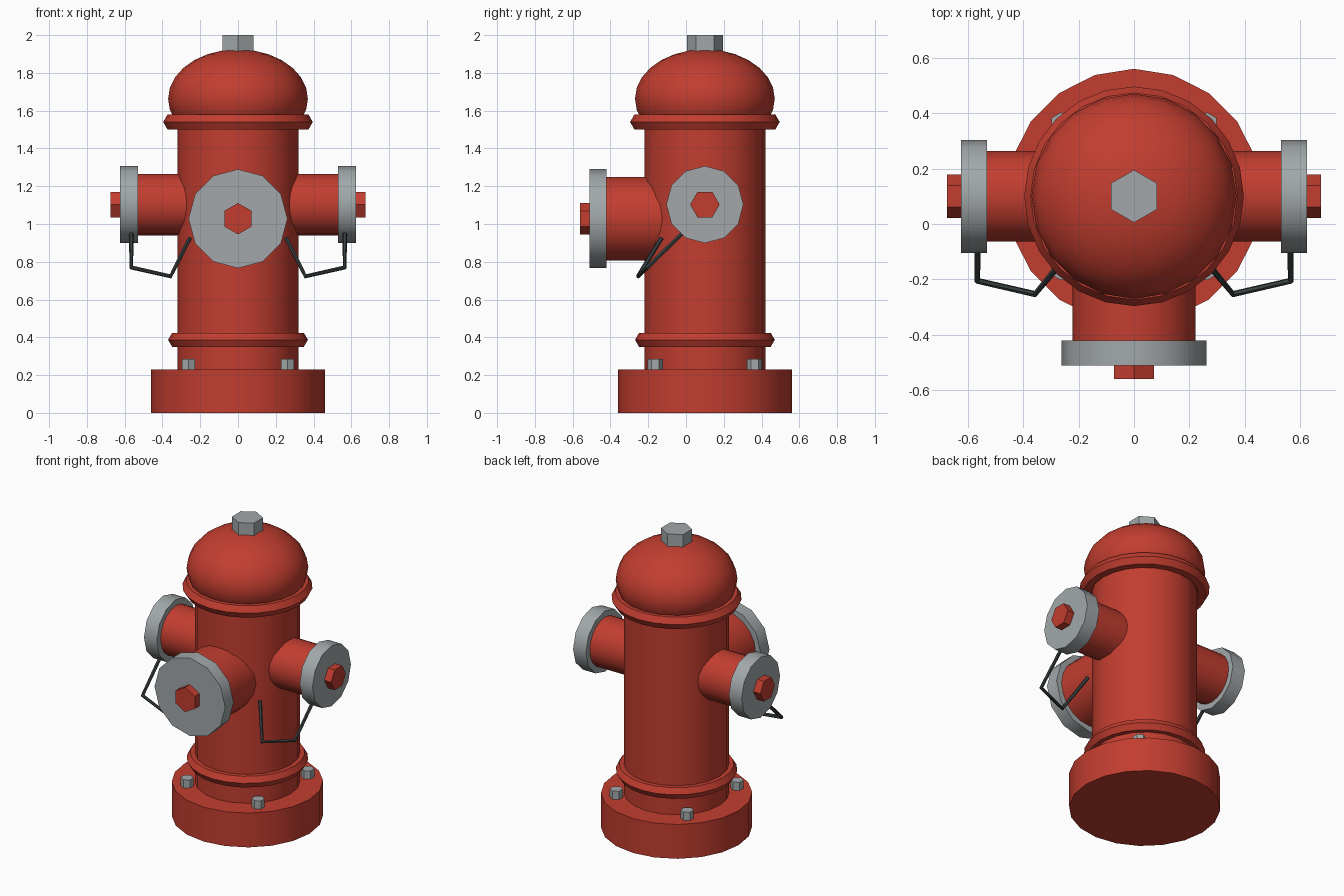
import bpy
from math import pi, radians

cube = bpy.data.objects.get("Cube")
if cube:
    bpy.data.objects.remove(cube, do_unlink=True)

AXIS_Y = 0.10  # the barrel stands slightly behind the centre


def material(name, colour):
    mat = bpy.data.materials.new(name)
    mat.use_nodes = True
    mat.diffuse_color = (*colour, 1)
    node = next(n for n in mat.node_tree.nodes if n.type == 'BSDF_PRINCIPLED')
    node.inputs["Base Color"].default_value = (*colour, 1)
    return mat


RED = material("red paint", (0.54, 0.047, 0.029))
GREY = material("grey metal", (0.36, 0.39, 0.40))
DARK = material("dark chain", (0.042, 0.052, 0.052))


def finish(name, mat):
    obj = bpy.context.object
    obj.name = name
    obj.data.materials.clear()
    obj.data.materials.append(mat)
    bpy.ops.object.shade_smooth_by_angle(angle=radians(40))
    return obj


def drum(name, mat, sides, radius, start, end, axis='Z', centre=(0, AXIS_Y, 0)):
    """Cylinder between two positions along one axis."""
    index = 'XYZ'.index(axis)
    place = list(centre)
    place[index] = (start + end) / 2
    turn = {'X': (0, pi / 2, 0), 'Y': (pi / 2, 0, 0), 'Z': (0, 0, 0)}[axis]
    bpy.ops.mesh.primitive_cylinder_add(vertices=sides, radius=radius,
                                        depth=abs(end - start),
                                        location=place, rotation=turn)
    return finish(name, mat)


def ring(name, z, major, minor):
    bpy.ops.mesh.primitive_torus_add(location=(0, AXIS_Y, z), major_radius=major,
                                     minor_radius=minor, major_segments=24,
                                     minor_segments=6)
    return finish(name, RED)


# Barrel and base
drum("base", RED, 20, 0.46, 0, 0.23)
drum("barrel", RED, 20, 0.32, 0.2, 1.6)
ring("lower_ring", 0.387, 0.327, 0.043)
ring("upper_ring", 1.54, 0.35, 0.046)

# Domed bonnet and its nut
bpy.ops.mesh.primitive_uv_sphere_add(segments=20, ring_count=14, radius=1,
                                     location=(0, AXIS_Y, 1.663))
bpy.context.object.scale = (0.37, 0.37, 0.262)
bpy.ops.object.transform_apply(location=False, rotation=False, scale=True)
finish("bonnet", RED)
drum("bonnet_nut", GREY, 6, 0.095, 1.86, 2.0)

# Front outlet
front = (0, 0, 1.028)
drum("front_outlet", RED, 20, 0.222, -0.43, 0.1, 'Y', front)
drum("front_cap", GREY, 12, 0.262, -0.51, -0.42, 'Y', front)
drum("front_cap_nut", RED, 6, 0.083, -0.56, -0.5, 'Y', front)

for side, s in (("left", 1), ("right", -1)):
    # Side outlets
    centre = (0, AXIS_Y, 1.103)
    drum(side + "_outlet", RED, 20, 0.163, 0, s * 0.54, 'X', centre)
    drum(side + "_cap", GREY, 12, 0.204, s * 0.53, s * 0.625, 'X', centre)
    drum(side + "_cap_nut", RED, 6, 0.078, s * 0.61, s * 0.675, 'X', centre)

    # Bent chain from cap to barrel
    path = [(0.565, -0.02, 0.95), (0.565, -0.205, 0.77),
            (0.357, -0.253, 0.723), (0.255, -0.13, 0.925)]
    curve = bpy.data.curves.new(side + "_chain", 'CURVE')
    curve.dimensions = '3D'
    curve.bevel_depth = 0.012
    curve.bevel_resolution = 1
    curve.use_fill_caps = True
    line = curve.splines.new('POLY')
    line.points.add(len(path) - 1)
    for point, (x, y, z) in zip(line.points, path):
        point.co = (s * x, y, z, 1)
    chain = bpy.data.objects.new(side + "_chain", curve)
    bpy.context.collection.objects.link(chain)
    bpy.ops.object.select_all(action='DESELECT')
    chain.select_set(True)
    bpy.context.view_layer.objects.active = chain
    bpy.ops.object.convert(target='MESH')
    finish(side + "_chain", DARK)

    # Base bolts
    for end, t in (("front", -1), ("back", 1)):
        drum(f"{end}_{side}_base_bolt", GREY, 6, 0.04, 0.2, 0.285,
             centre=(s * 0.263, AXIS_Y + t * 0.263, 0))
